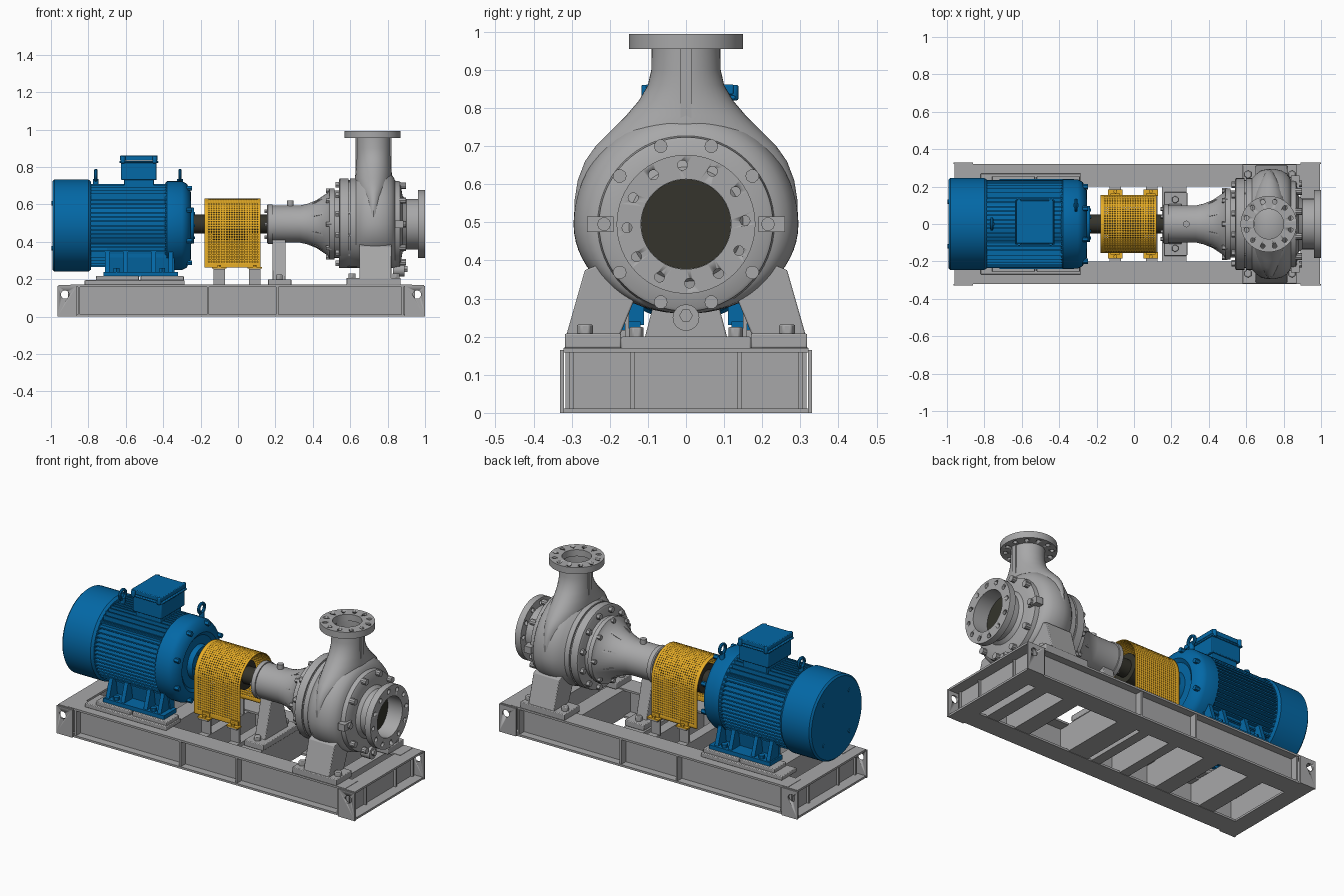
import bpy, bmesh
from math import pi, sin, cos, sqrt, radians, hypot
from mathutils import Matrix, Vector

if "Cube" in bpy.data.objects:
    bpy.data.objects.remove(bpy.data.objects["Cube"], do_unlink=True)


def material(name, rgb):
    m = bpy.data.materials.new(name)
    m.use_nodes = True
    m.diffuse_color = (*rgb, 1)
    m.node_tree.nodes["Principled BSDF"].inputs["Base Color"].default_value = (*rgb, 1)
    return m


GREY = material("cast grey", (0.39, 0.39, 0.395))
BLUE = material("motor blue", (0.001, 0.138, 0.38))
YELLOW = material("guard yellow", (0.80, 0.42, 0.02))
DARK = material("dark steel", (0.035, 0.034, 0.025))
AX = 0.495      # pump shaft height
MZ = 0.487      # motor centre height


def finish(name, bm, mat, bevel=0):
    bmesh.ops.recalc_face_normals(bm, faces=bm.faces[:])
    me = bpy.data.meshes.new(name)
    bm.to_mesh(me)
    bm.free()
    me.materials.append(mat)
    me.shade_smooth()
    me.set_sharp_from_angle(angle=radians(35))
    ob = bpy.data.objects.new(name, me)
    bpy.context.collection.objects.link(ob)
    if bevel:
        mod = ob.modifiers.new("soft edges", "BEVEL")
        mod.width, mod.segments, mod.limit_method = bevel, 2, "ANGLE"
    return ob


def box(bm, x, y, z):
    size = [b - a for a, b in (x, y, z)]
    mid = [(a + b) / 2 for a, b in (x, y, z)]
    bmesh.ops.create_cube(bm, size=1, matrix=Matrix.Translation(mid) @ Matrix.Diagonal((*size, 1)))


def cyl(bm, centre, axis, r, depth, n=6):
    turn = Vector((0, 0, 1)).rotation_difference(Vector(axis)).to_matrix().to_4x4()
    bmesh.ops.create_cone(bm, cap_ends=True, segments=n, radius1=r, radius2=r, depth=depth,
                          matrix=Matrix.Translation(centre) @ turn)


def skin(bm, rings, loop=False):
    """Join rings of equal length with quads."""
    rows = [[bm.verts.new(p) for p in ring] for ring in rings]
    pairs = list(zip(rows, rows[1:])) + ([(rows[-1], rows[0])] if loop else [])
    for a, b in pairs:
        for i in range(len(a)):
            j = (i + 1) % len(a)
            bm.faces.new((a[i], a[j], b[j], b[i]))
    return rows


def lathe(bm, profile, axis="x", centre=(0, AX), n=48, loop=False):
    """Turn (position, radius) pairs round an axis."""
    u, v = centre
    rings = []
    for a, r in profile:
        ring = [(u + r * cos(2 * pi * i / n), v + r * sin(2 * pi * i / n)) for i in range(n)]
        rings.append([(a, p, q) if axis == "x" else (p, q, a) for p, q in ring])
    skin(bm, rings, loop)
    bmesh.ops.remove_doubles(bm, verts=bm.verts[:], dist=1e-5)


def prism(bm, pts, x0, x1):
    """Extrude a y-z outline along x."""
    a, b = skin(bm, [[(x, y, z) for y, z in pts] for x in (x0, x1)])
    bm.faces.new(a)
    bm.faces.new(b)


def bolt_ring(bm, x, radius, count, r, depth, z=AX, start=0, n=6):
    for i in range(count):
        t = start + 2 * pi * i / count
        cyl(bm, (x, radius * cos(t), z + radius * sin(t)), (1, 0, 0), r, depth, n)


def drill(ob, bm):
    cutter = finish(ob.name + "_hole_cutter", bm, GREY)
    cutter.hide_render = cutter.hide_viewport = True
    mod = ob.modifiers.new("holes", "BOOLEAN")
    mod.operation, mod.solver, mod.object = "DIFFERENCE", "EXACT", cutter


# Base frame: outward-facing channels, stiffeners and cross beams
bm = bmesh.new()
for s in (-1, 1):
    rail = [(.32, 0), (.32, .012), (.275, .012), (.275, .16), (.32, .16), (.32, .172),
            (.2, .172), (.2, .16), (.263, .16), (.263, .012), (.2, .012), (.2, 0)]
    prism(bm, [(s * y, z) for y, z in rail], -.895, .93)
    for x in (-.85, -.16, .21, .88):
        box(bm, (x - .006, x + .006), sorted((s * .27, s * .316)), (.005, .165))
for x0, x1, web, rib in ((-.96, -.86, -.89, -.91), (.89, .995, .925, .945)):
    for z in (0, .158):
        box(bm, (x0, x1), (-.322, .322), (z, z + .012))
    box(bm, (web - .006, web + .006), (-.3, .3), (.005, .16))
    for y in (-.3, -.14, .14, .3):
        box(bm, sorted((web, rib)), (y - .005, y + .005), (.005, .16))
for x, w in ((-.66, .1), (-.36, .1), (-.1, .06), (.095, .06), (.215, .13), (.6, .1), (.8, .08)):
    box(bm, (x - w / 2, x + w / 2), (-.27, .27), (.002, .165))
finish("base_frame", bm, GREY)

# Lifting plates at the four corners
bm, holes = bmesh.new(), bmesh.new()
for x0, x1, hx in ((-.965, -.86, -.925), (.89, 1.0, .957)):
    for y in (-.325, .325):
        box(bm, (x0, x1), (y - .005, y + .005), (0, .165))
        cyl(holes, (hx, y, .118), (0, 1, 0), .022, .05, 20)
drill(finish("lifting_plates", bm, GREY), holes)

# Motor mounting rails
bm = bmesh.new()
for s in (-1, 1):
    box(bm, (-.82, -.285), sorted((s * .13, s * .27)), (.17, .195))
    for x in (-.64, -.4):
        box(bm, (x - .12, x + .11), sorted((s * .14, s * .255)), (.19, .217))
finish("motor_rails", bm, GREY, .004)

# Motor body
bm = bmesh.new()
lathe(bm, [(-.82, 0), (-.82, .195), (-.35, .195), (-.35, 0)], centre=(0, MZ))
for i in range(-7, 8):
    d = i * .023
    w = sqrt(.235 ** 2 - d ** 2)
    box(bm, (-.8, -.36), (-w, w), (MZ + d - .004, MZ + d + .004))
    h = min(w, .222)
    box(bm, (-.8, -.36), (d - .004, d + .004), (MZ - h, MZ + h))
finish("motor_finned_body", bm, BLUE)

bm = bmesh.new()
lathe(bm, [(-.992, 0), (-.992, .236), (-.982, .246), (-.8, .246), (-.785, .235), (-.785, 0)], centre=(0, MZ), n=64)
bolt_ring(bm, -.992, .17, 4, .012, .008, MZ, pi / 4, 12)
finish("fan_cowl", bm, BLUE)

bm = bmesh.new()
lathe(bm, [(-.39, 0), (-.39, .225), (-.38, .238), (-.3, .238), (-.275, .225), (-.255, .19), (-.25, .17),
           (-.265, .15), (-.265, .1), (-.235, .095), (-.235, 0)], centre=(0, MZ))
bolt_ring(bm, -.26, .215, 8, .014, .03, MZ, pi / 8)
bolt_ring(bm, -.235, .075, 6, .009, .012, MZ)
finish("motor_end_shield", bm, BLUE)

# Motor feet with gussets
bm = bmesh.new()
for s in (-1, 1):
    box(bm, (-.72, -.32), sorted((s * .12, s * .24)), (.215, .24))
    prism(bm, [(s * y, z) for y, z in ((.11, .23), (.15, .23), (.17, .37), (.11, .37))], -.7, -.34)
    for x in (-.7, -.6, -.45, -.36):
        prism(bm, [(s * y, z) for y, z in ((.14, .23), (.232, .23), (.195, .345), (.14, .36))], x - .012, x + .012)
    for x in (-.65, -.405):
        cyl(bm, (x, s * .215, .247), (0, 0, 1), .018, .025)
finish("motor_feet", bm, BLUE)

# Terminal box
bm = bmesh.new()
box(bm, (-.61, -.45), (-.09, .11), (.65, .74))
box(bm, (-.625, -.435), (-.1, .12), (.73, .825))
box(bm, (-.635, -.425), (-.11, .13), (.822, .832))
box(bm, (-.63, -.43), (-.105, .125), (.835, .862))
for x in (-.615, -.445):
    for y in (-.105, .125):
        cyl(bm, (x, y, .84), (0, 0, 1), .013, .04, 10)
finish("terminal_box", bm, BLUE, .005)

# Lifting eyes
bm = bmesh.new()
for x, y in ((-.76, 0), (-.31, .1)):
    ring = [(x + .009 * cos(t), .027 + .009 * sin(t)) for t in [pi * k / 4 for k in range(8)]]
    lathe(bm, ring, centre=(y, .755), n=20, loop=True)
    cyl(bm, (x, y, .695), (0, 0, 1), .015, .08, 12)
finish("lifting_eyes", bm, BLUE)

# Coupling and shafts
bm = bmesh.new()
lathe(bm, [(-.25, 0), (-.25, .05), (-.14, .05), (-.14, .085), (-.045, .085), (-.045, .075), (-.025, .075),
           (-.025, .085), (.06, .085), (.06, .05), (.17, .05), (.17, 0)], n=32)
finish("shaft_coupling", bm, DARK)

# Perforated coupling guard: alternating bars and slots in both directions
bm = bmesh.new()
R, SPRING, FOOT, COLS, ROWS = .155, .478, .262, 22, 68
STRAIGHT = SPRING - FOOT
LENGTH = 2 * STRAIGHT + pi * R


def guard_point(x, d):
    t = min(max((d - STRAIGHT) / R, 0), pi)
    drop = max(STRAIGHT - d, d - STRAIGHT - pi * R, 0)
    return x, R * cos(t), SPRING + R * sin(t) - drop


def stations(count):
    return sorted([i / count for i in range(count + 1)] + [(i + .64) / count for i in range(count)])


rows = [[bm.verts.new(guard_point(-.18 + .3 * u, LENGTH * v)) for u in stations(COLS)] for v in stations(ROWS)]
for r in range(2 * ROWS):
    for c in range(2 * COLS):
        inside = 2 < r < 2 * ROWS - 3 and 2 < c < 2 * COLS - 2
        if not (inside and r % 2 and c % 2):
            bm.faces.new((rows[r][c], rows[r][c + 1], rows[r + 1][c + 1], rows[r + 1][c]))
guard = finish("coupling_guard", bm, YELLOW)
guard.modifiers.new("sheet", "SOLIDIFY").thickness = .005

bm, legs = bmesh.new(), bmesh.new()
for s in (-1, 1):
    for x in (-.1, .09):
        box(bm, (x - .038, x + .038), sorted((s * .15, s * .185)), (.258, .266))
        box(bm, (x - .025, x + .025), sorted((s * .154, s * .162)), (.26, .29))
        cyl(bm, (x, s * .174, .27), (0, 0, 1), .011, .014)
        box(legs, (x - .03, x + .03), sorted((s * .15, s * .16)), (.16, .258))
        box(legs, (x - .03, x + .03), sorted((s * .15, s * .185)), (.25, .258))
finish("guard_tabs", bm, YELLOW)
finish("guard_legs", legs, GREY)

# Bearing bracket
bm = bmesh.new()
lathe(bm, [(.155, 0), (.155, .1), (.16, .106), (.185, .106), (.185, .099), (.33, .099), (.37, .108), (.42, .128),
           (.48, .168), (.49, .19), (.515, .19), (.515, .18), (.56, .18), (.56, 0)])
for i in range(8):
    web = bmesh.new()
    box(web, (.37, .49), (-.006, .006), (.1, .17))
    for v in web.verts:
        if v.co.z > .15 and v.co.x < .4:
            v.co.z = .105
    web.transform(Matrix.Translation((0, 0, AX)) @ Matrix.Rotation(pi * i / 4 + pi / 8, 4, "X"))
    tmp = bpy.data.meshes.new("rib")
    web.to_mesh(tmp)
    web.free()
    bm.from_mesh(tmp)
    bpy.data.meshes.remove(tmp)
bolt_ring(bm, .15, .08, 6, .011, .016)
bolt_ring(bm, .485, .178, 8, .014, .03)
cyl(bm, (.28, 0, .605), (0, 0, 1), .018, .03, 12)
finish("bearing_bracket", bm, GREY)

bm = bmesh.new()
prism(bm, [(-.11, .19), (.11, .19), (.05, .42), (-.05, .42)], .185, .255)
box(bm, (.16, .285), (-.17, .17), (.165, .2))
for y in (-.13, .13):
    cyl(bm, (.22, y, .21), (0, 0, 1), .02, .03)
finish("bearing_support", bm, GREY, .004)

# Pump casing with suction bore, shallower below the shaft
bm = bmesh.new()
RIM = .235
lathe(bm, [(.8, .118), (.98, .118), (.98, .135), (.9, .135), (.88, .15), (.875, .18), (.87, .22), (.865, .228),
           (.84, .232), (.835, .245), (.82, .268), (.79, .285), (.755, .294), (.72, .295), (.68, .287), (.65, .265),
           (.63, .245), (.6, .245), (.6, .235), (.59, .235), (.59, .245), (.545, .245), (.54, .235), (.54, 0)], n=64)
for v in bm.verts:
    r = hypot(v.co.y, v.co.z - AX)
    if r > RIM and v.co.z < AX:
        v.co.z = AX + (v.co.z - AX) * RIM / r
bolt_ring(bm, .88, .215, 10, .018, .035, n=10)
bolt_ring(bm, .54, .217, 12, .017, .04, start=pi / 12)
bolt_ring(bm, .61, .222, 12, .017, .05, start=pi / 12)
for s in (-1, 1):
    box(bm, (.84, .885), sorted((s * .19, s * .26)), (AX - .02, AX + .02))
cyl(bm, (.86, 0, .25), (1, 0, 0), .035, .06, 16)
cyl(bm, (.895, 0, .255), (1, 0, 0), .018, .02)
finish("pump_casing", bm, GREY)

bm = bmesh.new()
cyl(bm, (.9, 0, AX), (1, 0, 0), .1178, .01, 40)
finish("impeller_eye", bm, DARK)

# Discharge neck lofted from the casing
bm = bmesh.new()
sections = [(.5, .294, .065), (.56, .292, .068), (.61, .284, .072), (.66, .265, .09), (.7, .237, .1), (.74, .197, .1),
            (.78, .157, .096), (.82, .123, .092), (.86, .1, .09), (.9, .091, .09), (.96, .09, .09)]
skin(bm, [[(.725 + hx * cos(2 * pi * i / 40), hy * sin(2 * pi * i / 40), z) for i in range(40)]
          for z, hy, hx in sections])
for s in (-1, 1):
    box(bm, sorted((.725 + s * .082, .725 + s * .096)), (-.014, .014), (.7, .955))
finish("discharge_neck", bm, GREY)

# Flanges with bolt holes
bm, holes = bmesh.new(), bmesh.new()
lathe(bm, [(.962, .118), (1.0, .118), (1.0, .182), (.962, .182)], loop=True, n=64)
bolt_ring(holes, .98, .155, 12, .013, .1, start=.06, n=14)
drill(finish("suction_flange", bm, GREY), holes)

bm, holes = bmesh.new(), bmesh.new()
lathe(bm, [(.955, .08), (.994, .08), (.994, .15), (.955, .15)], "z", (.72, 0), loop=True, n=64)
for i in range(12):
    t = pi / 12 + pi * i / 6
    cyl(holes, (.72 + .122 * cos(t), .122 * sin(t), .975), (0, 0, 1), .012, .1, 14)
drill(finish("discharge_flange", bm, GREY), holes)

# Pump feet
bm = bmesh.new()
for s in (-1, 1):
    prism(bm, [(s * y, z) for y, z in ((.13, .31), (.2, .4), (.265, .375), (.315, .2), (.175, .2))], .65, .82)
    box(bm, (.58, .87), sorted((s * .17, s * .318)), (.17, .208))
    for x in (.61, .845):
        cyl(bm, (x, s * .265, .217), (0, 0, 1), .022, .03)
finish("pump_feet", bm, GREY, .004)
